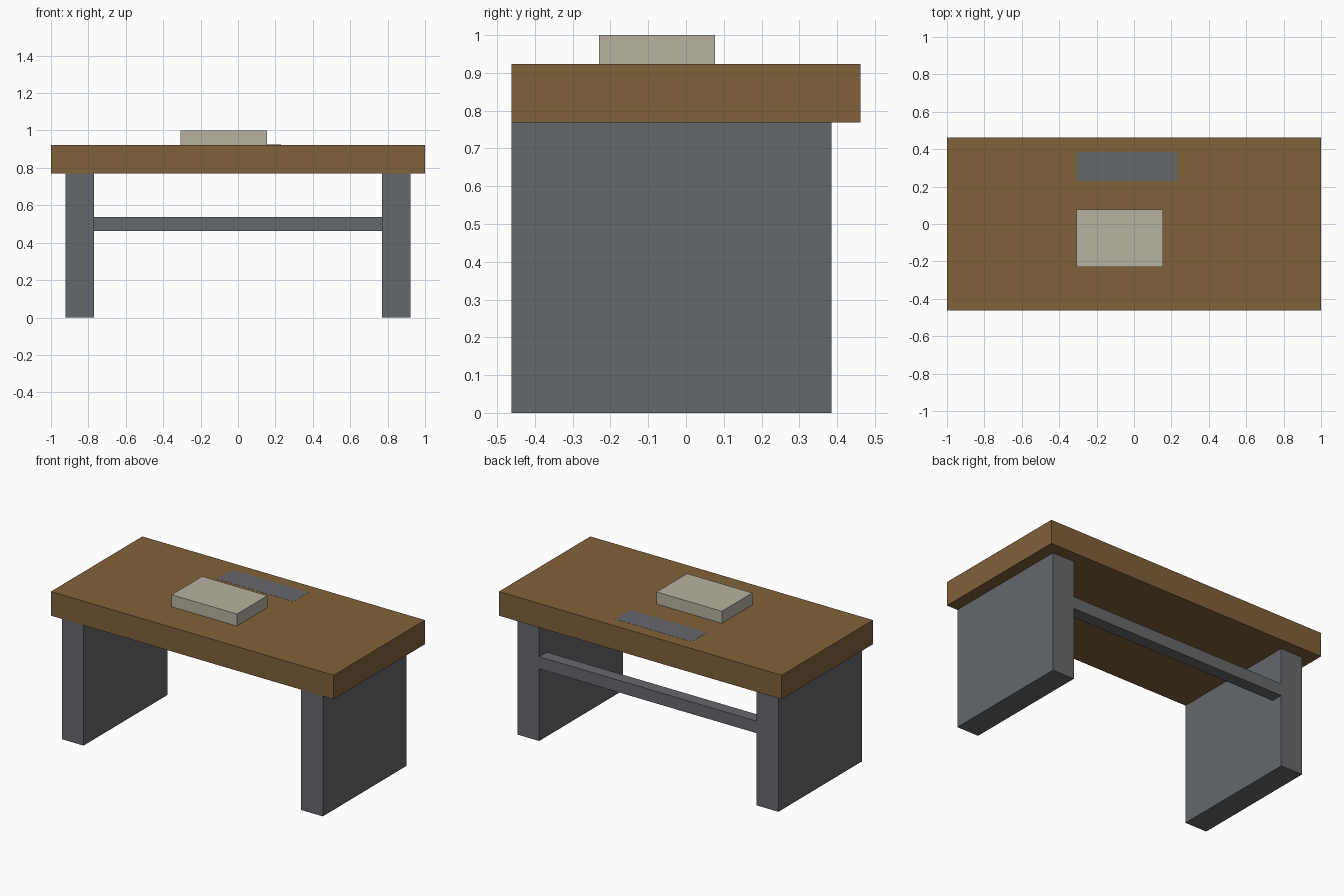
import bpy

if "Cube" in bpy.data.objects:
    bpy.data.objects.remove(bpy.data.objects["Cube"])

U = 1 / 13  # the model sits on a regular grid of 26 units across


def material(name, rgb):
    m = bpy.data.materials.new(name)
    m.diffuse_color = (*rgb, 1)
    m.use_nodes = True
    m.node_tree.nodes["Principled BSDF"].inputs["Base Color"].default_value = m.diffuse_color
    return m


wood = material("brown_wood", (0.216, 0.120, 0.042))
metal = material("grey_metal", (0.130, 0.138, 0.150))
paper = material("pale_beige", (0.474, 0.445, 0.352))


def box(name, lo, hi, mat):
    """Box between two corners given in grid units."""
    size = [(b - a) * U for a, b in zip(lo, hi)]
    centre = [(a + b) / 2 * U for a, b in zip(lo, hi)]
    bpy.ops.mesh.primitive_cube_add(size=1, location=centre)
    ob = bpy.context.object
    ob.name = name
    ob.scale = size
    bpy.ops.object.transform_apply(location=False, rotation=False, scale=True)
    ob.data.materials.append(mat)
    return ob


# Table top
box("table_top", (-13, -6, 10), (13, 6, 12), wood)

# Slab legs, flush with the front edge and set in at the back
for side, x in (("left", -12), ("right", 10)):
    box(side + "_leg", (x, -6, 0), (x + 2, 5, 10), metal)

# Rear crossbar between the legs
box("crossbar", (-10, 4, 6), (10, 5, 7), metal)

# Block lying on the top
box("paper_block", (-4, -3, 12), (2, 1, 13), paper)

# Thin grey inlay behind the block, practically flush with the top
box("inlay_plate", (-4, 3, 11.95), (3, 5, 12.01), metal)
